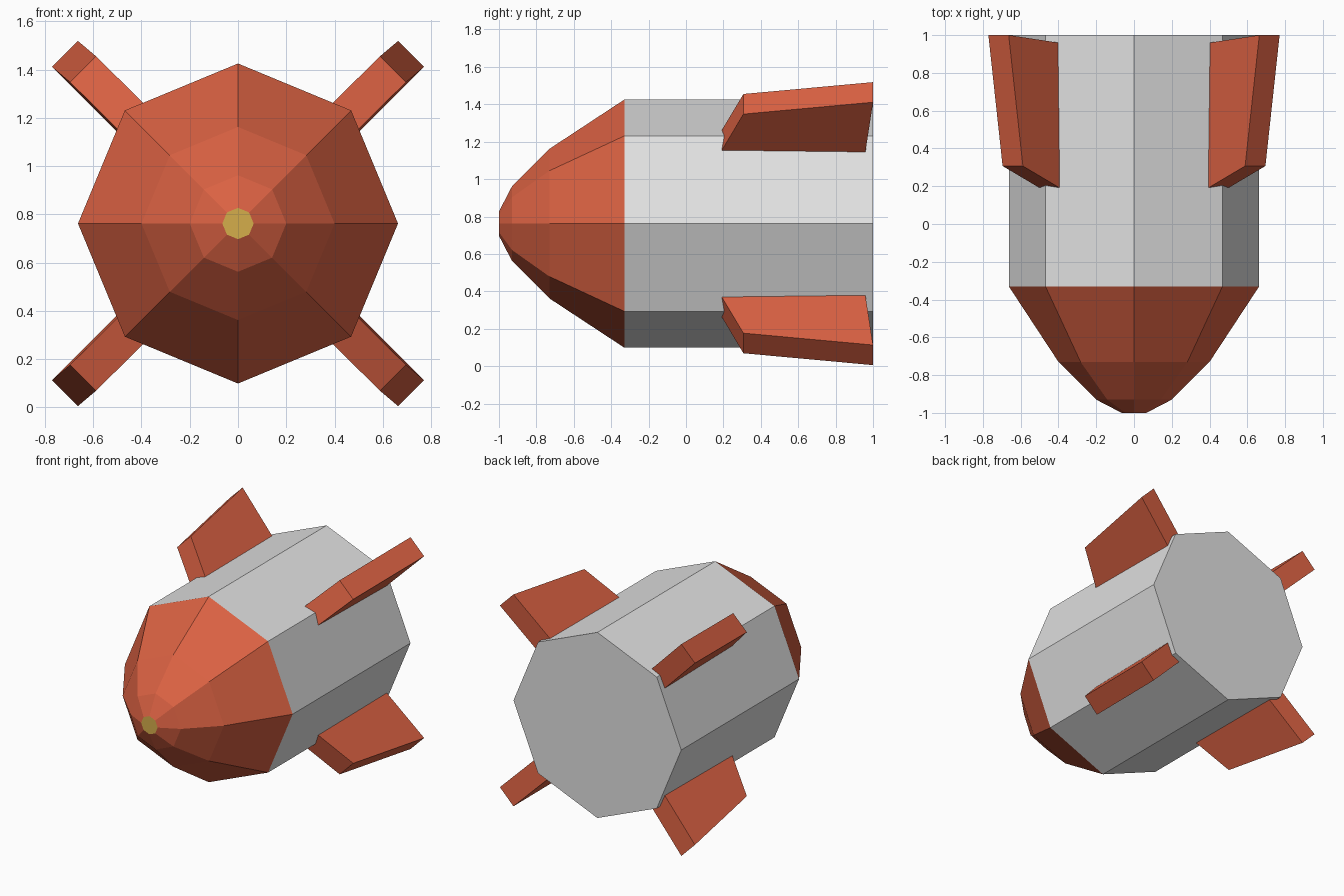
import bpy
import bmesh
from math import sin, cos, pi, sqrt

cube = bpy.data.objects.get("Cube")
if cube:
    bpy.data.objects.remove(cube)

AXIS_Z = 0.762
SIDES = 8


def material(name, rgb):
    mat = bpy.data.materials.new(name)
    mat.use_nodes = True
    mat.diffuse_color = (*rgb, 1)
    mat.node_tree.nodes["Principled BSDF"].inputs["Base Color"].default_value = (*rgb, 1)
    return mat


red = material("orange red", (0.70, 0.12, 0.055))
grey = material("light grey", (0.75, 0.75, 0.75))
gold = material("gold", (0.66, 0.42, 0.07))


def finish(name, bm, mats):
    bmesh.ops.recalc_face_normals(bm, faces=bm.faces)
    mesh = bpy.data.meshes.new(name)
    bm.to_mesh(mesh)
    bm.free()
    for mat in mats:
        mesh.materials.append(mat)
    obj = bpy.data.objects.new(name, mesh)
    bpy.context.collection.objects.link(obj)
    return obj


# Hull: octagonal rings lofted from nose tip to tail, as (y, radius)
profile = [(-1, 0.065), (-0.93, 0.2), (-0.73, 0.4), (-0.33, 0.663), (1, 0.663)]
bm = bmesh.new()
rings = []
for y, r in profile:
    angles = [2 * pi * i / SIDES for i in range(SIDES)]
    rings.append([bm.verts.new((r * sin(a), y, AXIS_Z + r * cos(a))) for a in angles])
for a, b in zip(rings, rings[1:]):
    for i in range(SIDES):
        j = (i + 1) % SIDES
        bm.faces.new((a[i], a[j], b[j], b[i]))
bm.faces.new(rings[0])
bm.faces.new(rings[-1])
# Gold tip, red nose, grey body
for face in bm.faces:
    y = face.calc_center_median().y
    face.material_index = 2 if y < -0.99 else 1 if y < -0.33 else 0
finish("hull", bm, [grey, red, gold])


# Fins: swept plates on the four diagonals, yawed slightly outwards
def fin(name, sx, sz):
    outline = [(0.45, 0.115), (0.906, 0.307), (1.004, 1.0), (0.45, 0.94)]  # (radius, y)
    bm = bmesh.new()
    sides = []
    for half in (-0.076, 0.076):
        loop = []
        for r, y in outline:
            t = half + 0.012 * (y - 0.15)
            loop.append(bm.verts.new((sx * (r + t) / sqrt(2), y, AXIS_Z + sz * (r - t) / sqrt(2))))
        sides.append(loop)
    a, b = sides
    bm.faces.new(a)
    bm.faces.new(b)
    for i in range(4):
        j = (i + 1) % 4
        bm.faces.new((a[i], a[j], b[j], b[i]))
    finish(name, bm, [red])


for sx, side in ((1, "left"), (-1, "right")):
    for sz, level in ((1, "upper"), (-1, "lower")):
        fin(f"{level}_{side}_fin", sx, sz)
